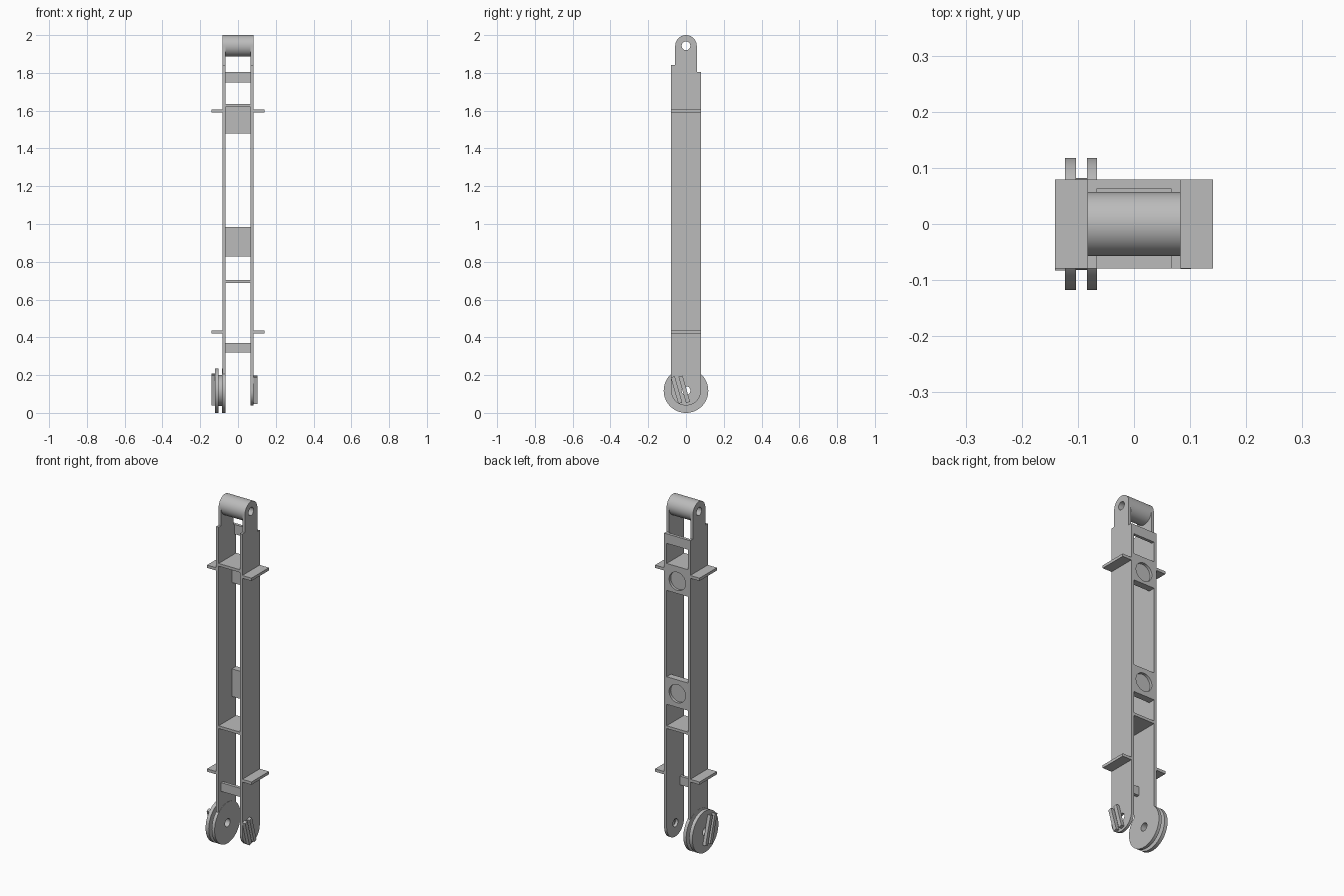
import bpy, bmesh
from math import cos, sin, pi, radians

old = bpy.data.objects.get("Cube")
if old:
    bpy.data.objects.remove(old, do_unlink=True)

GREY = (0.5, 0.5, 0.5, 1)
mat = bpy.data.materials.new("plain grey")
mat.use_nodes = True
mat.diffuse_color = GREY
mat.node_tree.nodes["Principled BSDF"].inputs["Base Color"].default_value = GREY

OUT, IN, HALF = 0.083, 0.067, 0.079      # plate outer face, inner face, half depth
AXLE, PIN = 0.118, 1.943                 # heights of lower axle and upper pin
HOLE, EAR = 0.023, 0.057


def finish(name, bm, smooth=False):
    bmesh.ops.recalc_face_normals(bm, faces=bm.faces[:])
    mesh = bpy.data.meshes.new(name)
    bm.to_mesh(mesh)
    bm.free()
    mesh.materials.append(mat)
    ob = bpy.data.objects.new(name, mesh)
    bpy.context.scene.collection.objects.link(ob)
    if smooth:
        shade(ob)
    return ob


def shade(ob):
    bpy.ops.object.select_all(action='DESELECT')
    ob.select_set(True)
    bpy.context.view_layer.objects.active = ob
    bpy.ops.object.shade_smooth_by_angle(angle=radians(30))


def box(name, x, y, z, tilt=0):
    """Box from ranges, optionally tilted about the x axis."""
    bm = bmesh.new()
    bmesh.ops.create_cube(bm, size=1)
    for v in bm.verts:
        v.co = [v.co[i] * (r[1] - r[0]) for i, r in enumerate((x, y, z))]
    ob = finish(name, bm)
    ob.location = [sum(r) / 2 for r in (x, y, z)]
    ob.rotation_euler.x = tilt
    return ob


def revolve(name, profile, z, seg=64):
    """Closed ring of (x, radius) points turned about an axis along x."""
    bm = bmesh.new()
    rings = [[bm.verts.new((x, r * cos(2 * pi * s / seg), z + r * sin(2 * pi * s / seg)))
              for s in range(seg)] for x, r in profile]
    for a, b in zip(rings, rings[1:] + rings[:1]):
        for s in range(seg):
            t = (s + 1) % seg
            bm.faces.new((a[s], a[t], b[t], b[s]))
    return finish(name, bm, True)


def cut(ob, axis, centre, radius, depth):
    """Bore a round hole along x or y."""
    bm = bmesh.new()
    bmesh.ops.create_cone(bm, cap_ends=True, segments=48, radius1=radius,
                          radius2=radius, depth=depth)
    cutter = finish("cutter", bm)
    cutter.location = centre
    cutter.rotation_euler = (0, pi / 2, 0) if axis == 'x' else (pi / 2, 0, 0)
    cutter.hide_render = True
    mod = ob.modifiers.new("hole", 'BOOLEAN')
    mod.operation, mod.object, mod.solver = 'DIFFERENCE', cutter, 'EXACT'
    bpy.ops.object.select_all(action='DESELECT')
    ob.select_set(True)
    bpy.context.view_layer.objects.active = ob
    bpy.ops.object.modifier_apply(modifier=mod.name)
    bpy.data.objects.remove(cutter, do_unlink=True)


def arc(z, r, start, n=24):
    return [(r * cos(start + pi * i / n), z + r * sin(start + pi * i / n))
            for i in range(n + 1)]


# Long side plates: rounded foot, stepped shoulders, rounded ear
outline = (arc(AXLE, HALF, pi) + [(HALF, 1.805), (EAR, 1.805)]
           + arc(PIN, EAR, 0) + [(-EAR, 1.843), (-HALF, 1.843)])
for name, side in (("left", 1), ("right", -1)):
    bm = bmesh.new()
    face = bm.faces.new([bm.verts.new((side * IN, y, z)) for y, z in outline])
    ext = bmesh.ops.extrude_face_region(bm, geom=[face])
    for v in ext["geom"]:
        if isinstance(v, bmesh.types.BMVert):
            v.co.x = side * OUT
    plate = finish(name + "_side_plate", bm)
    for z in (AXLE, PIN):
        cut(plate, 'x', (side * 0.075, 0, z), HOLE, 0.1)
    shade(plate)
    # Fins standing out from each plate
    for level, z in (("upper", 1.598), ("lower", 0.429)):
        box(f"{name}_{level}_fin", sorted((side * OUT, side * 0.141)),
            (-HALF, HALF), (z - 0.008, z + 0.008))

# Hollow barrel joining the ears
revolve("top_barrel", [(-IN, HOLE), (-IN, EAR), (IN, EAR), (IN, HOLE)], PIN)

# Grooved pulley at the foot of the right plate
R, HUB = 0.118, 0.082
revolve("pulley", [(-0.066, HOLE), (-0.066, R), (-0.084, R), (-0.084, HUB),
                   (-0.103, HUB), (-0.103, R), (-0.123, R), (-0.123, HOLE)], AXLE)

# Pairs of slanted bars on the outer faces
for name, x, length in (("left", (OUT, 0.102), 0.145), ("right", (-0.141, -0.123), 0.165)):
    for part, y, z in (("front", -0.05, 0.121), ("rear", -0.009, 0.125)):
        box(f"{name}_{part}_bar", x, (y - 0.011, y + 0.011),
            (z - length / 2, z + length / 2), radians(16))

# Shelves running the full depth
for name, z in (("upper", 1.627), ("lower", 0.696)):
    box(name + "_shelf", (-IN, IN), (-HALF, HALF), (z - 0.008, z + 0.008))

# Back panels with shallow round recesses
for name, z0, z1 in (("upper", 1.48, 1.62), ("lower", 0.827, 0.985)):
    panel = box(name + "_back_panel", (-IN, IN), (0.04, HALF), (z0, z1))
    cut(panel, 'y', (0, HALF, (z0 + z1) / 2), 0.052, 0.03)
    shade(panel)

# Small cross ties
box("top_tie", (-IN, IN), (0.062, HALF), (1.75, 1.805))
box("bottom_tie", (-IN, IN), (-0.058, -0.04), (0.32, 0.37))
